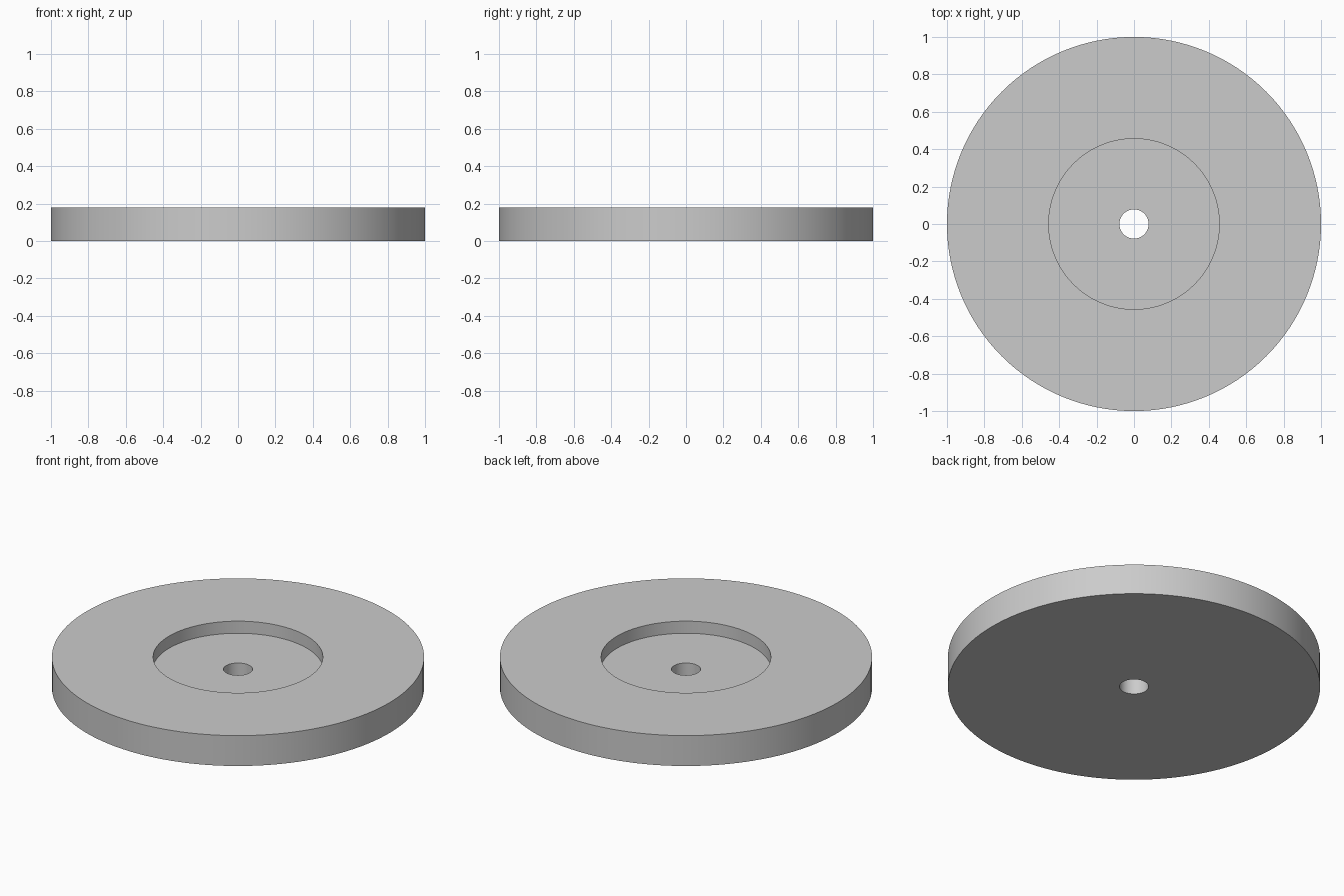
import bpy
import bmesh
import math

cube = bpy.data.objects.get("Cube")
if cube:
    bpy.data.objects.remove(cube, do_unlink=True)

OUTER_R, RECESS_R, HOLE_R = 1.0, 0.456, 0.078
HEIGHT, FLOOR_Z = 0.18, 0.108
SEGMENTS = 128

grey = bpy.data.materials.new("light grey")
grey.use_nodes = True
colour = (0.6, 0.6, 0.6, 1.0)
grey.diffuse_color = colour
grey.node_tree.nodes["Principled BSDF"].inputs["Base Color"].default_value = colour

# Closed cross-section: bore, underside, rim, top, recess wall, recess floor
profile = [
    (HOLE_R, 0), (OUTER_R, 0), (OUTER_R, HEIGHT),
    (RECESS_R, HEIGHT), (RECESS_R, FLOOR_Z), (HOLE_R, FLOOR_Z),
]

# Spin the cross-section around the vertical axis
bm = bmesh.new()
verts = [bm.verts.new((r, 0, z)) for r, z in profile]
edges = [bm.edges.new((v, verts[i - 1])) for i, v in enumerate(verts)]
bmesh.ops.spin(bm, geom=verts + edges, cent=(0, 0, 0), axis=(0, 0, 1),
               angle=math.tau, steps=SEGMENTS, use_merge=True)
bmesh.ops.remove_doubles(bm, verts=bm.verts, dist=0.0001)
bmesh.ops.recalc_face_normals(bm, faces=bm.faces)

mesh = bpy.data.meshes.new("recessed_disc")
bm.to_mesh(mesh)
bm.free()
mesh.materials.append(grey)

disc = bpy.data.objects.new("recessed_disc", mesh)
bpy.context.collection.objects.link(disc)

# Smooth round walls with crisp edges
bpy.ops.object.select_all(action="DESELECT")
disc.select_set(True)
bpy.context.view_layer.objects.active = disc
bpy.ops.object.shade_smooth_by_angle(angle=math.radians(30))
